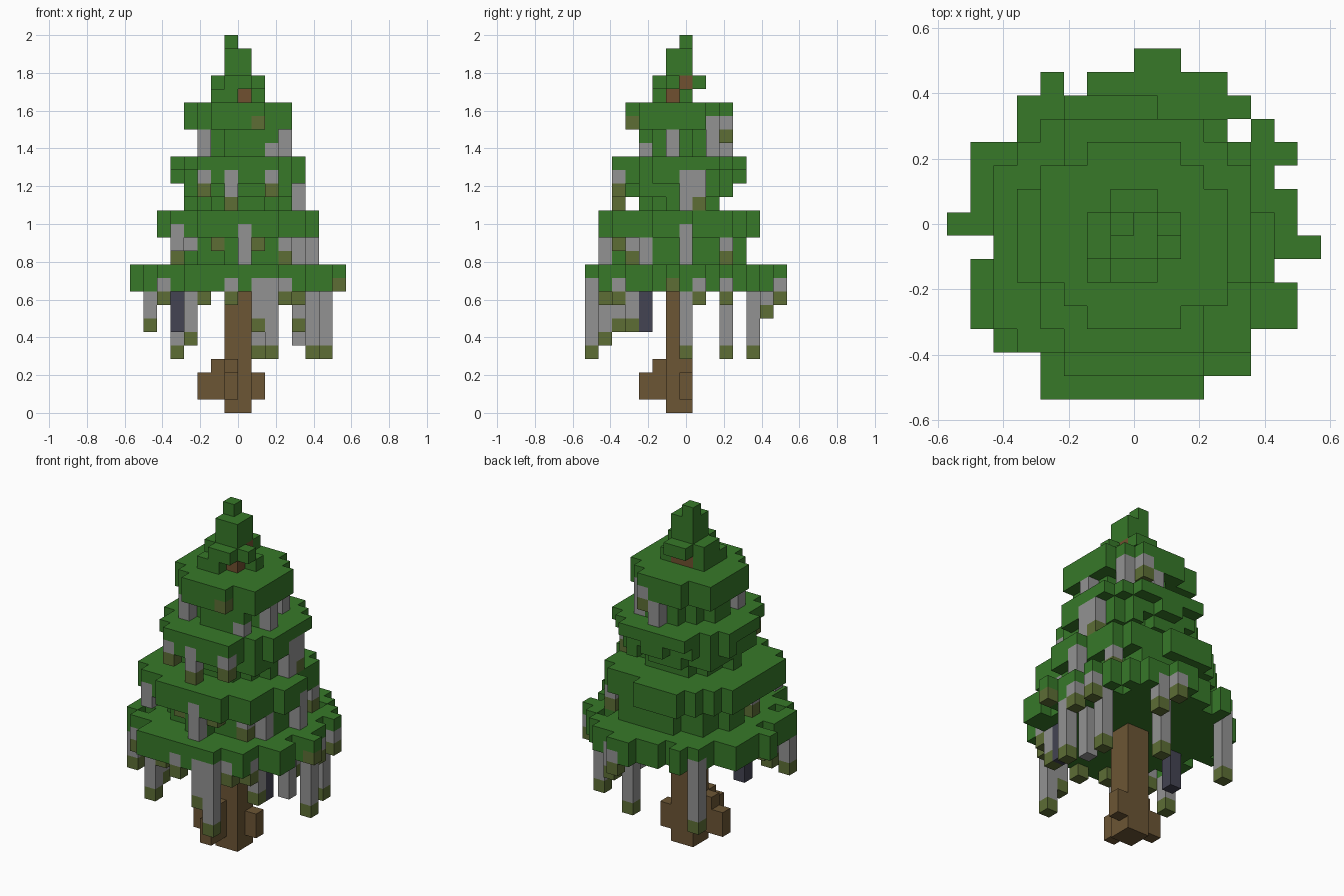
import bpy, bmesh, math, random
from mathutils import Vector

if "Cube" in bpy.data.objects:
    bpy.data.objects.remove(bpy.data.objects["Cube"], do_unlink=True)

U = 2 / 28            # block size
DEPTH = 7.5           # half depth in blocks
MID = 7               # row boundary on the trunk axis
random.seed(4)


def material(name, r, g, b):
    mat = bpy.data.materials.new(name)
    mat.diffuse_color = (r, g, b, 1)
    mat.use_nodes = True
    node = mat.node_tree.nodes["Principled BSDF"]
    node.inputs["Base Color"].default_value = (r, g, b, 1)
    node.inputs["Roughness"].default_value = 0.9
    return mat


MATS = {
    "leaf": material("leaf green", 0.038, 0.19, 0.022),
    "bark": material("bark brown", 0.15, 0.092, 0.035),
    "wood": material("red wood", 0.16, 0.08, 0.029),
    "strand": material("strand grey", 0.29, 0.29, 0.29),
    "tip": material("moss olive", 0.11, 0.155, 0.036),
    "dark": material("slate", 0.056, 0.056, 0.085),
}
NAMES = list(MATS)
blocks = {}           # (column, row, level) -> (part, material)


def put(part, mat, cols, rows, levels):
    """Fill a box of blocks; every range is start, end."""
    for i in range(*cols):
        for j in range(*rows):
            for k in range(*levels):
                blocks[i, j, k] = (part, mat)


def disc(part, radius, levels, rough):
    """Ragged round slab of leaves."""
    n = math.ceil(radius)
    for i in range(-n, n):
        for j in range(MID - n, MID + n):
            reach = radius + random.uniform(-0.4, rough)
            if math.hypot(i + 0.5, j + 0.5 - MID) < reach:
                put(part, "leaf", (i, i + 1), (j, j + 1), levels)


# Lowest, widest tier, as column spans for each row from front to back
ROWS = [
    [(-4, 3)], [(-4, 5)], [(-6, 5)], [(-7, -6), (-5, 7)], [(-7, 7)],
    [(-7, 6)], [(-6, 8)], [(-8, 7)], [(-7, 7)], [(-7, 6)], [(-7, 7)],
    [(-5, 4), (5, 6)], [(-5, 5)], [(-4, -3), (-2, 4)], [(0, 2)],
]
for j, spans in enumerate(ROWS):
    for span in spans:
        put("lowest_tier", "leaf", span, (j, j + 1), (9, 11))

# Upper tiers and the narrower necks between them
disc("lower_neck", 4.7, (11, 13), 0.5)
disc("second_tier", 6, (13, 15), 0.8)
disc("middle_neck", 3.3, (15, 16), 0.6)
disc("middle_neck", 4, (16, 17), 0.6)
disc("third_tier", 4.4, (17, 18), 0.7)
disc("third_tier", 5, (18, 19), 0.8)
put("third_tier", "leaf", (4, 5), (5, 7), (17, 18))
disc("upper_neck", 2.8, (19, 21), 0.5)
disc("fourth_tier", 4, (21, 23), 0.7)
for i, j in [(3, 9), (3, 10), (2, 10)]:      # clipped back corner
    for k in (21, 22):
        blocks.pop((i, j, k), None)

# Crown
put("crown", "leaf", (-2, 2), (5, 8), (23, 25))
put("crown", "leaf", (-1, 1), (8, 9), (24, 25))
put("crown", "leaf", (-1, 1), (6, 8), (25, 27))
put("crown", "leaf", (-1, 0), (7, 8), (27, 28))
for gap in [(0, 5, 23), (1, 6, 23), (1, 5, 23), (1, 7, 24), (-2, 5, 24), (1, 5, 24)]:
    blocks.pop(gap)
put("crown", "wood", (-1, 1), (6, 8), (23, 25))

# Trunk with stepped roots
put("trunk", "bark", (-1, 1), (6, 8), (0, 9))
put("root_front", "bark", (-1, 0), (5, 6), (1, 4))
put("root_front", "bark", (-1, 0), (4, 5), (1, 3))
put("root_right", "bark", (-2, -1), (6, 7), (1, 4))
put("root_right", "bark", (-3, -2), (6, 7), (1, 3))
put("root_left", "bark", (1, 2), (7, 8), (1, 3))


def strand(i, j, low, high, mossy=True):
    """One hanging column, tucked under a leaf block, with a moss tip."""
    cell = (i, i + 1), (j, j + 1)
    put("hanging_strands", "strand", *cell, (low, high))
    if mossy:
        put("hanging_strands", "tip", *cell, (low, low + 1))
    blocks.setdefault((i, j, high), ("strand_leaf", "leaf"))


# Long strands under the lowest tier: column, row, bottom level
for i, j, low in [(-4, 1, 5), (-4, 2, 6), (-7, 3, 6), (6, 7, 4), (4, 3, 6)]:
    strand(i, j, low, 9)
for i, j, low in [(2, 0, 4), (1, 0, 6), (5, 10, 4), (1, 12, 4), (-5, 12, 4), (2, 13, 7)]:
    strand(i, j, low, 10)
strand(4, 7, 5, 9, False)

# Short moss-tipped stubs of the lowest tier
for i, j in [(-1, 0), (-3, 1), (3, 1), (-6, 2), (4, 2), (6, 10), (6, 8), (1, 14)]:
    strand(i, j, 8, 10)
strand(7, 6, 9, 10)

# Two dark strands
for i, j in [(-5, 6), (4, 4)]:
    put("dark_strands", "dark", (i, i + 1), (j, j + 1), (6, 9))

# Strands under the second tier
for i, j, low, high, mossy in [
        (0, 1, 11, 14, False), (-5, 2, 12, 14, False), (-5, 5, 11, 13, True),
        (-4, 3, 12, 13, False), (1, 2, 12, 13, True), (-2, 2, 12, 13, True),
        (5, 7, 11, 14, False), (4, 4, 11, 13, False), (3, 3, 11, 13, True),
        (4, 10, 11, 13, True)]:
    strand(i, j, low, high, mossy)

# Strands under the third tier
for i, j, low, mossy in [(-1, 2, 15, True), (-3, 2, 16, True), (2, 2, 16, True),
                         (4, 7, 15, False), (4, 8, 15, True)]:
    strand(i, j, low, 18, mossy)

# Strands under the fourth tier
for i, j, low, high, mossy in [
        (-3, 4, 19, 21, False), (2, 4, 19, 20, False), (3, 6, 19, 21, False),
        (2, 9, 19, 22, False), (0, 10, 19, 21, False), (1, 3, 21, 22, True),
        (1, 10, 20, 22, True)]:
    strand(i, j, low, high, mossy)

# Turn each part into one mesh holding only its outer block faces
AXES = [Vector(a) for a in ((1, 0, 0), (0, 1, 0), (0, 0, 1))]
for part in sorted({p for p, m in blocks.values()}):
    bm = bmesh.new()
    for (i, j, k), (owner, mat) in blocks.items():
        if owner != part:
            continue
        centre = Vector((i + 0.5, j + 0.5 - DEPTH, k + 0.5))
        for a in range(3):
            for side in (-1, 1):
                n = AXES[a] * side
                if (i + int(n.x), j + int(n.y), k + int(n.z)) in blocks:
                    continue
                s, t = AXES[(a + 1) % 3] / 2, AXES[(a + 2) % 3] * side / 2
                mid = centre + n / 2
                corners = (mid - s - t, mid + s - t, mid + s + t, mid - s + t)
                face = bm.faces.new([bm.verts.new(c * U) for c in corners])
                face.material_index = NAMES.index(mat)
    bmesh.ops.remove_doubles(bm, verts=bm.verts, dist=U / 100)
    mesh = bpy.data.meshes.new(part)
    for mat in MATS.values():
        mesh.materials.append(mat)
    bm.to_mesh(mesh)
    bm.free()
    bpy.context.collection.objects.link(bpy.data.objects.new(part, mesh))
